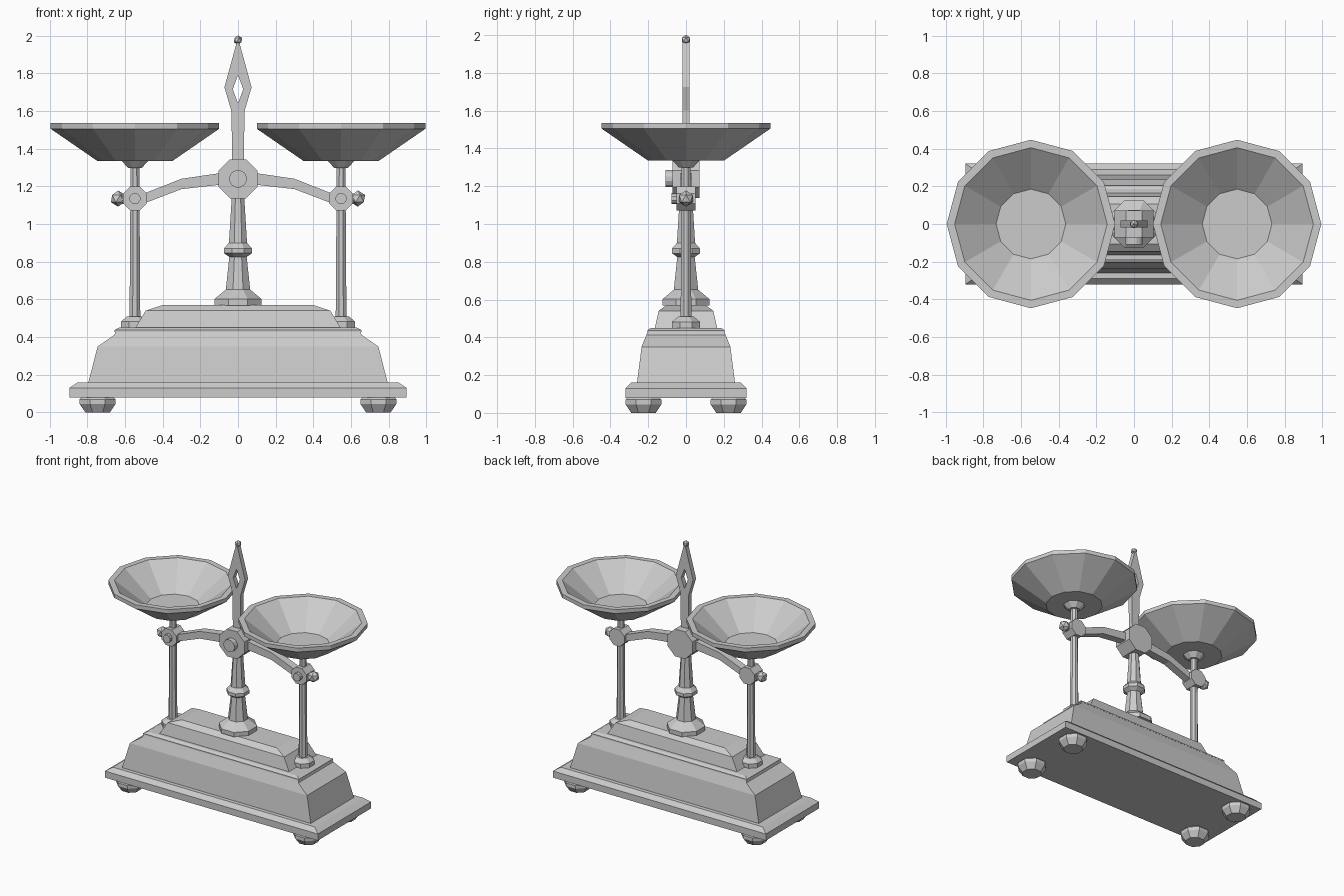
import bpy, bmesh, math
from mathutils import Matrix, Vector

if "Cube" in bpy.data.objects:
    bpy.data.objects.remove(bpy.data.objects["Cube"])

metal = bpy.data.materials.new("grey metal")
metal.diffuse_color = (0.6, 0.6, 0.6, 1)
metal.use_nodes = True
metal.node_tree.nodes["Principled BSDF"].inputs["Base Color"].default_value = metal.diffuse_color

ARM_X, ARM_Z = 0.547, 1.135   # pivot at each end of the beam
HUB_Z = 1.24                  # pivot in the middle


def finish(name, bm, loc=(0, 0, 0)):
    bmesh.ops.recalc_face_normals(bm, faces=bm.faces)
    mesh = bpy.data.meshes.new(name)
    bm.to_mesh(mesh)
    bm.free()
    mesh.materials.append(metal)
    ob = bpy.data.objects.new(name, mesh)
    ob.location = loc
    bpy.context.collection.objects.link(ob)
    return ob


def skin(name, rings, loc=(0, 0, 0), rot=None):
    """Join a stack of equal rings and cap both ends."""
    bm = bmesh.new()
    loops = [[bm.verts.new(p) for p in r] for r in rings]
    n = len(loops[0])
    for a, b in zip(loops, loops[1:]):
        for i in range(n):
            j = (i + 1) % n
            bm.faces.new((a[i], a[j], b[j], b[i]))
    bm.faces.new(loops[0][::-1])
    bm.faces.new(loops[-1])
    if rot:
        bm.transform(rot)
    return finish(name, bm, loc)


def turned(name, profile, loc=(0, 0, 0), sides=8, rot=None, half_step=True):
    off = math.pi / sides if half_step else 0
    rings = [[(r * math.cos(off + math.tau * i / sides),
               r * math.sin(off + math.tau * i / sides), z) for i in range(sides)]
             for r, z in profile]
    return skin(name, rings, loc, rot)


def stepped(name, profile):
    return skin(name, [[(-x, -y, z), (x, -y, z), (x, y, z), (-x, y, z)]
                       for x, y, z in profile])


def plate(name, pts, half_y):
    """Flat outline in the xz plane, given thickness along y."""
    return skin(name, [[(x, -half_y, z) for x, z in pts],
                       [(x, half_y, z) for x, z in pts]])


def ball(name, radius, loc):
    bm = bmesh.new()
    bmesh.ops.create_icosphere(bm, subdivisions=1, radius=radius)
    return finish(name, bm, loc)


# Base
stepped("plinth", [(.895, .32, .08), (.895, .32, .13), (.85, .29, .16)])
stepped("base_body", [(.795, .26, .155), (.745, .235, .35), (.655, .21, .412),
                      (.65, .203, .43)])
stepped("base_lip", [(.655, .205, .428), (.655, .205, .437), (.63, .185, .45)])
stepped("base_top", [(.545, .165, .449), (.49, .145, .54), (.40, .105, .57)])
for sx in (-1, 1):
    for sy in (-1, 1):
        turned("foot", [(.07, 0), (.103, .045), (.103, .07), (.09, .082)],
               (sx * .745, sy * .225, 0))

# Centre column with flange and ring
turned("column", [(.135, .568), (.135, .602), (.07, .652), (.05, .825), (.08, .845),
                  (.08, .87), (.052, .90), (.034, 1.17)])

# Pivots lie along y; their round bosses face the front
to_front = Matrix.Rotation(math.pi / 2, 4, 'X')
turned("centre_hub", [(.112, -.072), (.112, .072)], (0, 0, HUB_Z), rot=to_front)
turned("centre_boss", [(.047, .06), (.047, .108)], (0, 0, HUB_Z), 12, to_front)

for s in (-1, 1):
    x = s * ARM_X
    # Beam arm
    plate("beam_arm", [(s * a, b) for a, b in
                       [(.08, 1.272), (.30, 1.24), (.51, 1.157),
                        (.51, 1.105), (.30, 1.185), (.08, 1.21)]], .03)
    turned("end_hub", [(.068, -.05), (.068, .05)], (x, 0, ARM_Z), rot=to_front)
    turned("end_boss", [(.03, .04), (.03, .077)], (x, 0, ARM_Z), 10, to_front)
    # End knob on a short collar
    turned("knob_collar", [(.03, .05), (.03, .085)], (x, 0, ARM_Z),
           rot=Matrix.Rotation(s * math.pi / 2, 4, 'Y'))
    ball("end_knob", .043, (s * .636, 0, ARM_Z))
    # Post and foot
    turned("post", [(.031, .49), (.025, 1.31)], (x, 0, 0))
    turned("post_foot", [(.08, .449), (.08, .482), (.045, .51)], (x, 0, 0))
    # Weighing pan: outside, rim, then the hollow
    turned("pan_neck", [(.04, 1.298), (.078, 1.337)], (x, 0, 0))
    turned("pan", [(.2, 1.335), (.447, 1.505), (.447, 1.535), (.405, 1.535),
                   (.185, 1.36)], (x, 0, 0), 12, half_step=False)

# Pointer with a diamond opening: two mirrored halves
for s in (-1, 1):
    bm = bmesh.new()
    half = [(0, 1.30), (.03, 1.30), (.035, 1.60), (.072, 1.725), (.008, 1.96),
            (0, 1.96), (0, 1.79), (.028, 1.715), (0, 1.64)]
    loops = [[bm.verts.new((s * a, y, b)) for a, b in half] for y in (-.018, .018)]
    for lp in loops:
        bm.faces.new(lp)
    for i in range(len(half)):
        j = (i + 1) % len(half)
        if half[i][0] or half[j][0]:      # leave the centre seam open
            bm.faces.new((loops[0][i], loops[0][j], loops[1][j], loops[1][i]))
    finish("pointer_half", bm)
ball("pointer_tip", .025, (0, 0, 1.976))
